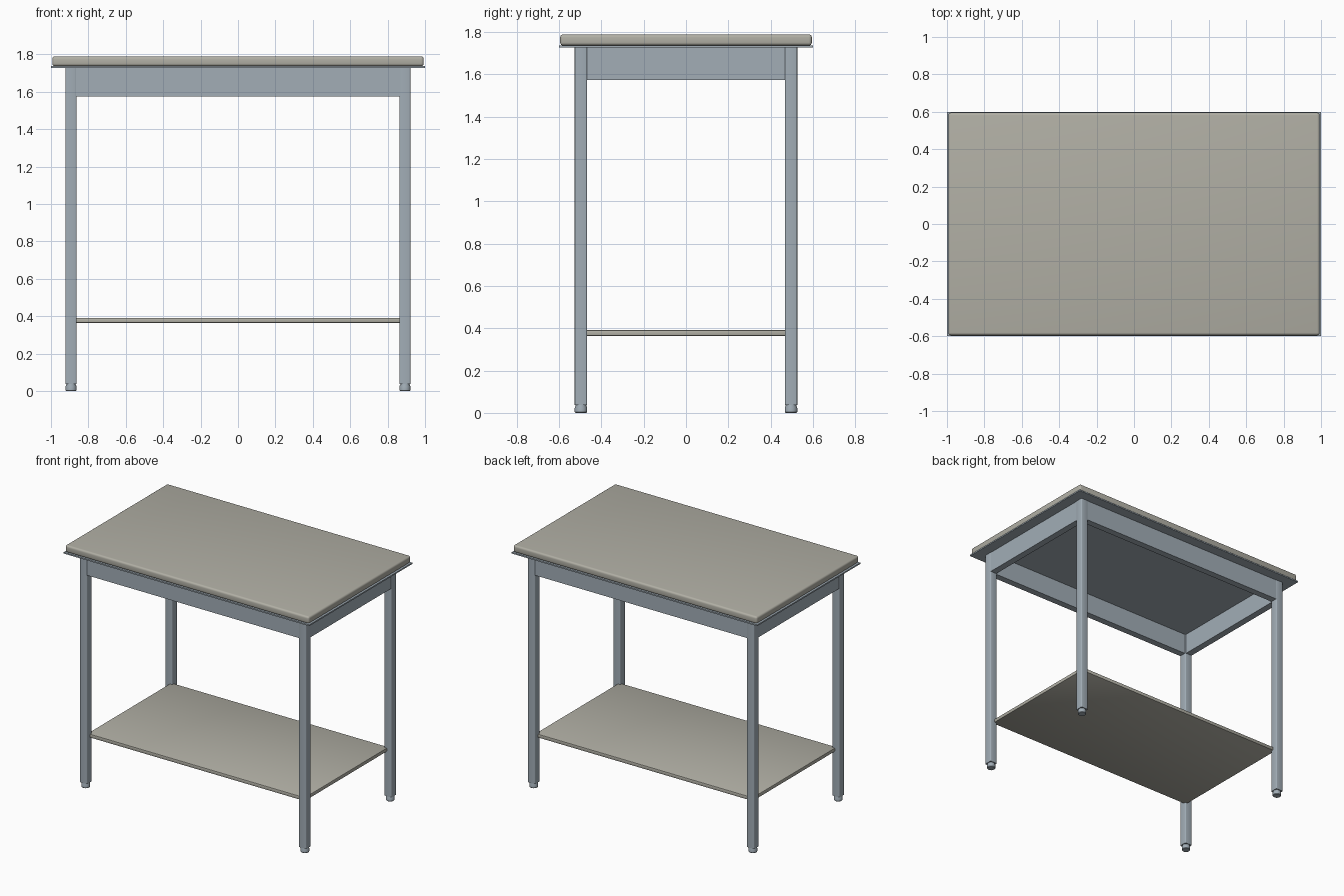
import bpy, bmesh, math

if "Cube" in bpy.data.objects:
    bpy.data.objects.remove(bpy.data.objects["Cube"])


def material(name, rgb):
    m = bpy.data.materials.new(name)
    m.diffuse_color = (*rgb, 1)
    m.use_nodes = True
    m.node_tree.nodes["Principled BSDF"].inputs["Base Color"].default_value = m.diffuse_color
    return m


STEEL = material("blue grey steel", (0.36, 0.42, 0.47))
BEIGE = material("warm grey laminate", (0.44, 0.43, 0.375))


def finish(bm, name, mat):
    me = bpy.data.meshes.new(name)
    bm.to_mesh(me)
    bm.free()
    me.materials.append(mat)
    ob = bpy.data.objects.new(name, me)
    bpy.context.collection.objects.link(ob)
    bpy.ops.object.select_all(action='DESELECT')
    bpy.context.view_layer.objects.active = ob
    ob.select_set(True)
    bpy.ops.object.shade_smooth_by_angle(angle=math.radians(32))
    return ob


def box(name, lo, hi, mat, bevel=0, segments=1, vertical_only=False):
    bm = bmesh.new()
    bmesh.ops.create_cube(bm, size=1)
    for v in bm.verts:
        v.co = [(a + b) / 2 + c * (b - a) for a, b, c in zip(lo, hi, v.co)]
    if bevel:
        edges = [e for e in bm.edges if not vertical_only
                 or abs(e.verts[0].co.z - e.verts[1].co.z) > 0.01]
        bmesh.ops.bevel(bm, geom=edges, offset=bevel, segments=segments,
                        profile=0.5, affect='EDGES')
    return finish(bm, name, mat)


def lathe(name, profile, x, y, mat, n=24):
    bm = bmesh.new()
    rings = [[bm.verts.new((x + r * math.cos(2 * math.pi * i / n),
                            y + r * math.sin(2 * math.pi * i / n), z))
              for i in range(n)] for r, z in profile]
    for a, b in zip(rings, rings[1:]):
        for i in range(n):
            j = (i + 1) % n
            bm.faces.new((a[i], a[j], b[j], b[i]))
    bm.faces.new(rings[0][::-1])
    bm.faces.new(rings[-1])
    return finish(bm, name, mat)


LX, LY, H = 0.8925, 0.4965, 0.0295   # leg centre and half width
PLATE, TOP = 1.727, 1.737            # steel sheet under the worktop

# Worktop and the thin steel sheet below it
box("worktop", (-0.993, -0.595, TOP), (0.993, 0.595, 1.789), BEIGE, 0.014, 4)
box("worktop_base_sheet", (-1, -0.6, PLATE), (1, 0.6, TOP), STEEL)

# Lower shelf, let into the legs
box("lower_shelf", (-0.885, -0.488, 0.364), (0.885, 0.488, 0.391), BEIGE, 0.005, 2)

# Legs with round feet
for sx, side in ((-1, "left"), (1, "right")):
    for sy, end in ((-1, "front"), (1, "back")):
        x, y = sx * LX, sy * LY
        box(f"{end}_{side}_leg", (x - H, y - H, 0.037), (x + H, y + H, PLATE),
            STEEL, 0.007, 3, True)
        lathe(f"{end}_{side}_foot", [(0.026, 0), (0.0295, 0.004), (0.0295, 0.024),
                                     (0.025, 0.036), (0.025, 0.04)], x, y, STEEL)

# Aprons between the legs, nearly flush with their outer faces
IN, OUT, LOW = 0.023, 0.027, 1.574
for s, end, side in ((-1, "front", "left"), (1, "back", "right")):
    ys = sorted((s * (LY - IN), s * (LY + OUT)))
    box(f"{end}_apron", (-LX + 0.025, ys[0], LOW), (LX - 0.025, ys[1], PLATE), STEEL)
    xs = sorted((s * (LX - IN), s * (LX + OUT)))
    box(f"{side}_apron", (xs[0], -LY + 0.025, LOW), (xs[1], LY - 0.025, PLATE), STEEL)
